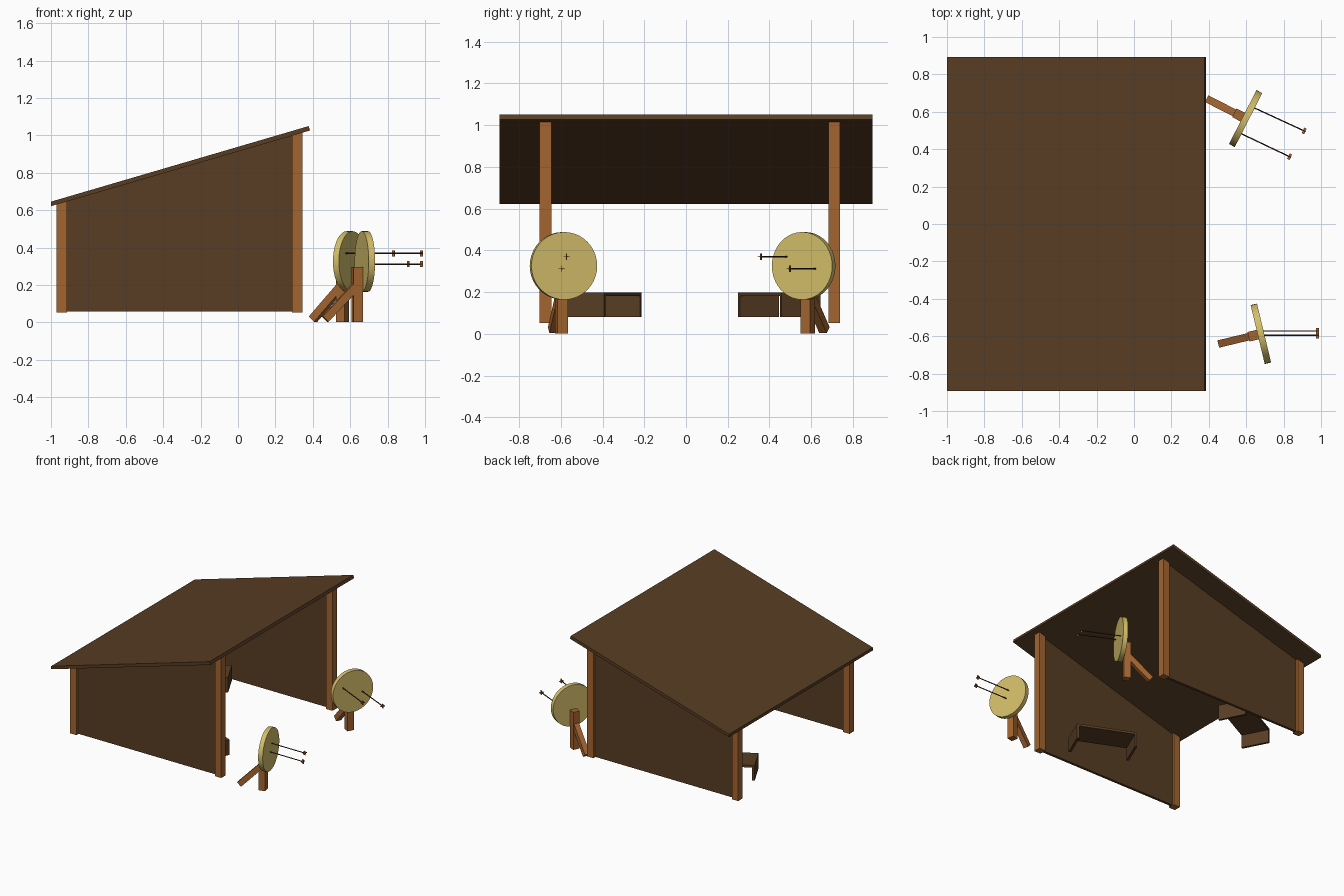
import bpy, bmesh, math
from mathutils import Matrix, Vector

cube = bpy.data.objects.get("Cube")
if cube:
    bpy.data.objects.remove(cube, do_unlink=True)


def srgb(*c):
    return [((v / 255 + 0.055) / 1.055) ** 2.4 for v in c] + [1.0]


def material(name, color):
    m = bpy.data.materials.new(name)
    m.use_nodes = True
    m.diffuse_color = color
    m.node_tree.nodes["Principled BSDF"].inputs["Base Color"].default_value = color
    return m


PLANK = material("dark planks", srgb(88, 61, 36))
POST = material("orange wood", srgb(164, 101, 48))
STRAW = material("straw yellow", srgb(212, 190, 106))
SHAFT = material("arrow shaft", srgb(62, 42, 22))


def finish(name, bm, mat, matrix=Matrix()):
    bmesh.ops.recalc_face_normals(bm, faces=bm.faces)
    mesh = bpy.data.meshes.new(name)
    bm.to_mesh(mesh)
    bm.free()
    mesh.materials.append(mat)
    ob = bpy.data.objects.new(name, mesh)
    ob.matrix_world = matrix
    bpy.context.scene.collection.objects.link(ob)
    return ob


def box(name, center, size, mat, matrix=Matrix()):
    bm = bmesh.new()
    bmesh.ops.create_cube(bm, size=1, matrix=Matrix.Translation(center) @ Matrix.Diagonal((*size, 1)))
    return finish(name, bm, mat, matrix)


def side_prism(name, profile, y0, y1, mat):
    """Extrude an x-z outline along y."""
    bm = bmesh.new()
    face = bm.faces.new([bm.verts.new((x, y0, z)) for x, z in profile])
    ext = bmesh.ops.extrude_face_region(bm, geom=[face])
    moved = [g for g in ext["geom"] if isinstance(g, bmesh.types.BMVert)]
    bmesh.ops.translate(bm, verts=moved, vec=(0, y1 - y0, 0))
    return finish(name, bm, mat)


def rod(name, a, b, radius, sides, mat, matrix=Matrix()):
    a, b = Vector(a), Vector(b)
    turn = (b - a).to_track_quat("Z", "Y").to_matrix().to_4x4()
    bm = bmesh.new()
    bmesh.ops.create_cone(bm, cap_ends=True, segments=sides, radius1=radius, radius2=radius,
                          depth=(b - a).length, matrix=Matrix.Translation((a + b) / 2) @ turn)
    return finish(name, bm, mat, matrix)


def placed(x, y, degrees):
    return Matrix.Translation((x, y, 0)) @ Matrix.Rotation(math.radians(degrees), 4, "Z")


# Sloping roof
def under_roof(x):
    return 0.622 + (x + 1) * 0.292


side_prism("roof", [(-1, under_roof(-1)), (0.385, under_roof(0.385)),
                    (0.378, 1.05), (-1, 0.646)], -0.893, 0.893, PLANK)

# Side walls with corner posts
for side, y in (("front", -0.673), ("back", 0.71)):
    side_prism(side + "_wall", [(-0.94, 0.058), (0.32, 0.058), (0.32, under_roof(0.32)),
                                (-0.94, under_roof(-0.94))], y - 0.01, y + 0.01, PLANK)
    for end, x in (("low", -0.943), ("high", 0.317)):
        l, r = x - 0.028, x + 0.028
        side_prism(f"{side}_{end}_post", [(l, 0.053), (r, 0.053), (r, under_roof(r)),
                                          (l, under_roof(l))], y - 0.028, y + 0.028, POST)

# Benches: a seat board on two end panels
for side, place in (("front", placed(-0.045, -0.4, -23.5)), ("back", placed(-0.655, 0.447, 27.5))):
    box(side + "_bench_seat", (0, 0, 0.19), (0.45, 0.21, 0.018), PLANK, place)
    for s in (-1, 1):
        box(f"{side}_bench_end", (s * 0.216, 0, 0.131), (0.018, 0.21, 0.102), PLANK, place)

# Targets: straw disc on a post with a slanted brace
for side, place in (("front", placed(0.637, -0.597, 13.5)), ("back", placed(0.559, 0.583, -27))):
    box(side + "_target_post", (0, 0, 0.15), (0.05, 0.052, 0.295), POST, place)
    disc = rod(side + "_target_disc", (0.025, 0, 0.326), (0.06, 0, 0.326), 0.162, 40, STRAW, place)
    for p in disc.data.polygons:
        p.use_smooth = len(p.vertices) == 4
    for e in disc.data.edges:
        e.use_edge_sharp = abs(disc.data.vertices[e.vertices[0]].co.x
                               - disc.data.vertices[e.vertices[1]].co.x) < 0.001
    lean = Matrix.Translation((-0.09, 0, 0.108)) @ Matrix.Rotation(math.radians(44), 4, "Y")
    box(side + "_target_brace", (0, 0, 0), (0.042, 0.04, 0.25), POST, place @ lean)

# Arrows with crossed feathers at the outer end
arrows = [((0.69, -0.572, 0.37), (0.99, -0.572, 0.37)),
          ((0.69, -0.595, 0.312), (0.99, -0.595, 0.312)),
          ((0.575, 0.482, 0.37), (0.84, 0.356, 0.37)),
          ((0.645, 0.62, 0.312), (0.918, 0.494, 0.312))]
for tail, tip in arrows:
    rod("arrow_shaft", tail, tip, 0.004, 6, SHAFT)
    d = Vector(tip) - Vector(tail)
    frame = Matrix.Translation(tip) @ Matrix.Rotation(math.atan2(d.y, d.x), 4, "Z")
    box("arrow_feather_upright", (-0.009, 0, 0), (0.014, 0.004, 0.032), POST, frame)
    box("arrow_feather_flat", (-0.009, 0, 0), (0.014, 0.032, 0.004), POST, frame)
